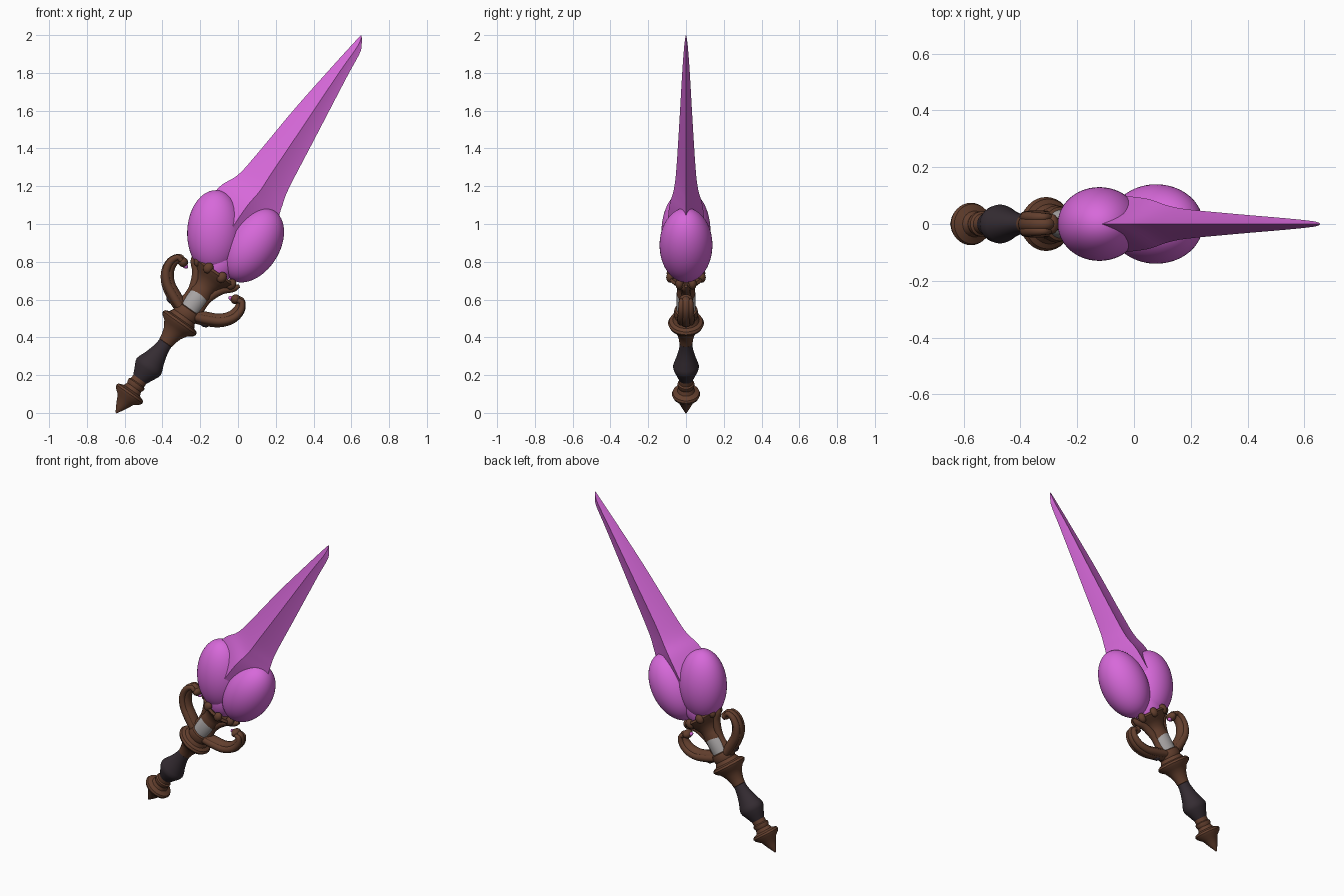
import bpy, bmesh, math
from mathutils import Matrix, Vector

if "Cube" in bpy.data.objects:
    bpy.data.objects.remove(bpy.data.objects["Cube"])


def material(name, color):
    m = bpy.data.materials.new(name)
    m.use_nodes = True
    m.diffuse_color = (*color, 1)
    m.node_tree.nodes["Principled BSDF"].inputs["Base Color"].default_value = (*color, 1)
    return m


PINK = material("orchid pink", (0.68, 0.14, 0.70))
BROWN = material("carved brown", (0.125, 0.05, 0.027))
DARK = material("dark leather", (0.035, 0.025, 0.032))
GREY = material("pale grey", (0.40, 0.38, 0.38))

# Leaning frame of the handle: local z runs from pommel to crown
HANDLE = Matrix.Translation((-0.645, 0, 0)) @ Matrix.Rotation(math.radians(35.2), 4, 'Y')


def finish(ob, mat, angle=35):
    ob.data.materials.clear()
    ob.data.materials.append(mat)
    bpy.ops.object.select_all(action='DESELECT')
    ob.select_set(True)
    bpy.context.view_layer.objects.active = ob
    bpy.ops.object.shade_smooth_by_angle(angle=math.radians(angle))
    return ob


def from_bmesh(name, bm, mat, matrix=Matrix(), angle=35):
    bmesh.ops.recalc_face_normals(bm, faces=bm.faces)
    me = bpy.data.meshes.new(name)
    bm.to_mesh(me)
    bm.free()
    ob = bpy.data.objects.new(name, me)
    bpy.context.collection.objects.link(ob)
    ob.matrix_world = matrix
    return finish(ob, mat, angle)


def spline(points, steps=6):
    """Catmull-Rom through tuples of any length."""
    pts = [Vector(p) for p in points]
    pts = [2 * pts[0] - pts[1]] + pts + [2 * pts[-1] - pts[-2]]
    out = []
    for a, b, c, d in zip(pts, pts[1:], pts[2:], pts[3:]):
        for i in range(steps):
            t = i / steps
            out.append(0.5 * (2 * b + (c - a) * t + (2 * a - 5 * b + 4 * c - d) * t ** 2
                              + (3 * b - a - 3 * c + d) * t ** 3))
    return out + [pts[-2]]


def loft(rings):
    bm = bmesh.new()
    loops = [[bm.verts.new(p) for p in ring] for ring in rings]
    for a, b in zip(loops, loops[1:]):
        for i in range(len(a)):
            j = (i + 1) % len(a)
            bm.faces.new((a[i], a[j], b[j], b[i]))
    bm.faces.new(loops[0])
    bm.faces.new(loops[-1])
    return bm


def lathe(name, profile, mat, depth=0.88, sides=32):
    """Profile of (radius, height) turned about the handle axis."""
    angles = [2 * math.pi * i / sides for i in range(sides)]
    rings = [[(r * math.cos(a), r * depth * math.sin(a), z) for a in angles]
             for r, z in profile]
    return from_bmesh(name, loft(rings), mat, HANDLE)


def tube(name, path, mat, y=0.0, sides=12):
    """Path of (u, t, radius) swept in the plane of the handle."""
    pts = spline(path)
    rings = []
    for i, p in enumerate(pts):
        d = pts[min(i + 1, len(pts) - 1)] - pts[max(i - 1, 0)]
        n = Vector((d[1], 0, -d[0])).normalized()
        c = Vector((p[0], y, p[1]))
        rings.append([c + p[2] * (n * math.cos(a) + Vector((0, math.sin(a), 0)))
                      for a in (2 * math.pi * k / sides for k in range(sides))])
    return from_bmesh(name, loft(rings), mat, HANDLE)


def ball(name, matrix, mat, u=32, v=20):
    bm = bmesh.new()
    bmesh.ops.create_uvsphere(bm, u_segments=u, v_segments=v, radius=1)
    return from_bmesh(name, bm, mat, matrix, 60)


def ellipsoid(center, size, tilt=0):
    return (Matrix.Translation(center) @ Matrix.Rotation(math.radians(tilt), 4, 'Y')
            @ Matrix.Diagonal((*size, 1)))


# Pommel and its collar
lathe("pommel", [(0.004, 0.0), (0.03, 0.045), (0.05, 0.085), (0.078, 0.108), (0.085, 0.122),
                 (0.08, 0.134), (0.052, 0.145), (0.044, 0.165), (0.05, 0.178),
                 (0.05, 0.19), (0.042, 0.196), (0.042, 0.22)], BROWN)

# Grip with a pronounced swelling
lathe("grip", [(0.034, 0.205), (0.046, 0.225), (0.06, 0.255), (0.074, 0.282), (0.078, 0.30),
               (0.073, 0.318), (0.058, 0.355), (0.046, 0.395), (0.039, 0.43),
               (0.037, 0.47)], DARK)

# Upper handle flaring to the flange
lathe("upper_handle", [(0.035, 0.45), (0.04, 0.455), (0.043, 0.48), (0.054, 0.515),
                       (0.076, 0.55), (0.1, 0.567), (0.108, 0.582), (0.1, 0.595),
                       (0.08, 0.603), (0.068, 0.625), (0.074, 0.645), (0.068, 0.67),
                       (0.045, 0.68)], BROWN)
lathe("core", [(0.055, 0.64), (0.057, 0.66), (0.057, 0.76), (0.05, 0.8)], GREY)

# Crown holding the blade
lathe("crown", [(0.04, 0.752), (0.058, 0.757), (0.062, 0.775), (0.056, 0.80),
                (0.062, 0.83), (0.085, 0.865), (0.112, 0.885), (0.128, 0.905),
                (0.118, 0.918), (0.09, 0.905)], BROWN, 0.8)
for k in range(8):
    a = math.pi * (k + 0.5) / 4
    spot = (0.113 * math.cos(a), 0.09 * math.sin(a), 0.908)
    ball("crown_petal", HANDLE @ ellipsoid(spot, (0.026, 0.022, 0.03)), BROWN, 12, 8)

# Curled guard hooks, ribs, studs and small shards on both sides
HOOK = [(0.04, 0.655, 0.036), (0.1, 0.68, 0.038), (0.165, 0.715, 0.036), (0.207, 0.765, 0.034),
        (0.218, 0.82, 0.03), (0.2, 0.86, 0.024), (0.172, 0.858, 0.02)]
RIB = [(0.05, 0.66, 0.028), (0.046, 0.73, 0.022), (0.052, 0.79, 0.024), (0.082, 0.855, 0.024),
       (0.125, 0.895, 0.02), (0.147, 0.925, 0.008)]
for side, label in ((1, "left"), (-1, "right")):
    def mirrored(path, scale=1.0, push=0.0):
        return [(side * (u + push), t, r * scale) for u, t, r in path]
    tube(label + "_hook", mirrored(HOOK), BROWN)
    for y in (-0.024, 0.024):
        tube(label + "_hook_rim", mirrored(HOOK, 0.62, 0.009), BROWN, y)
    tube(label + "_crown_rib", mirrored(RIB), BROWN)
    ball(label + "_hook_knob", HANDLE @ ellipsoid((side * 0.17, 0, 0.856), (0.026, 0.036, 0.026)),
         BROWN, 16, 10)
    ball(label + "_shard", HANDLE @ ellipsoid((side * 0.15, 0, 0.846), (0.018, 0.014, 0.012)),
         PINK, 8, 6)
    tube(label + "_stud", mirrored([(0.085, 0.672, 0.03), (0.115, 0.657, 0.022),
                                    (0.132, 0.649, 0.006)]), DARK)

# Swollen lobes at the blade root
ball("right_lobe", ellipsoid((-0.122, 0, 0.957), (0.147, 0.13, 0.222), 2), PINK, 48, 32)
ball("left_lobe", ellipsoid((0.078, 0, 0.888), (0.142, 0.14, 0.215), 32), PINK, 48, 32)
ball("blade_root", ellipsoid((-0.1, 0, 0.8), (0.1, 0.085, 0.13), 33), PINK)

# Blade: each row is back edge x z, front edge x z, half thickness
BLADE = [(-0.19, 1.07, 0.12, 0.88, 0.10), (-0.10, 1.195, 0.20, 1.0, 0.088),
         (0.0, 1.26, 0.232, 1.09, 0.066), (0.10, 1.37, 0.27, 1.19, 0.052),
         (0.30, 1.61, 0.40, 1.44, 0.036), (0.50, 1.835, 0.572, 1.77, 0.02),
         (0.60, 1.945, 0.645, 1.905, 0.011), (0.64, 1.988, 0.655, 1.955, 0.006),
         (0.654, 2.0, 0.655, 1.995, 0.002)]
SECTION = [(0, 0), (0.25, 0.4), (0.5, 1), (0.75, 0.4), (1, 0), (0.75, -0.4), (0.5, -1), (0.25, -0.4)]
rings = []
for x0, z0, x1, z1, thick in spline(BLADE):
    rings.append([(x0 + (x1 - x0) * f, thick * h, z0 + (z1 - z0) * f) for f, h in SECTION])
from_bmesh("blade", loft(rings), PINK, angle=30)
